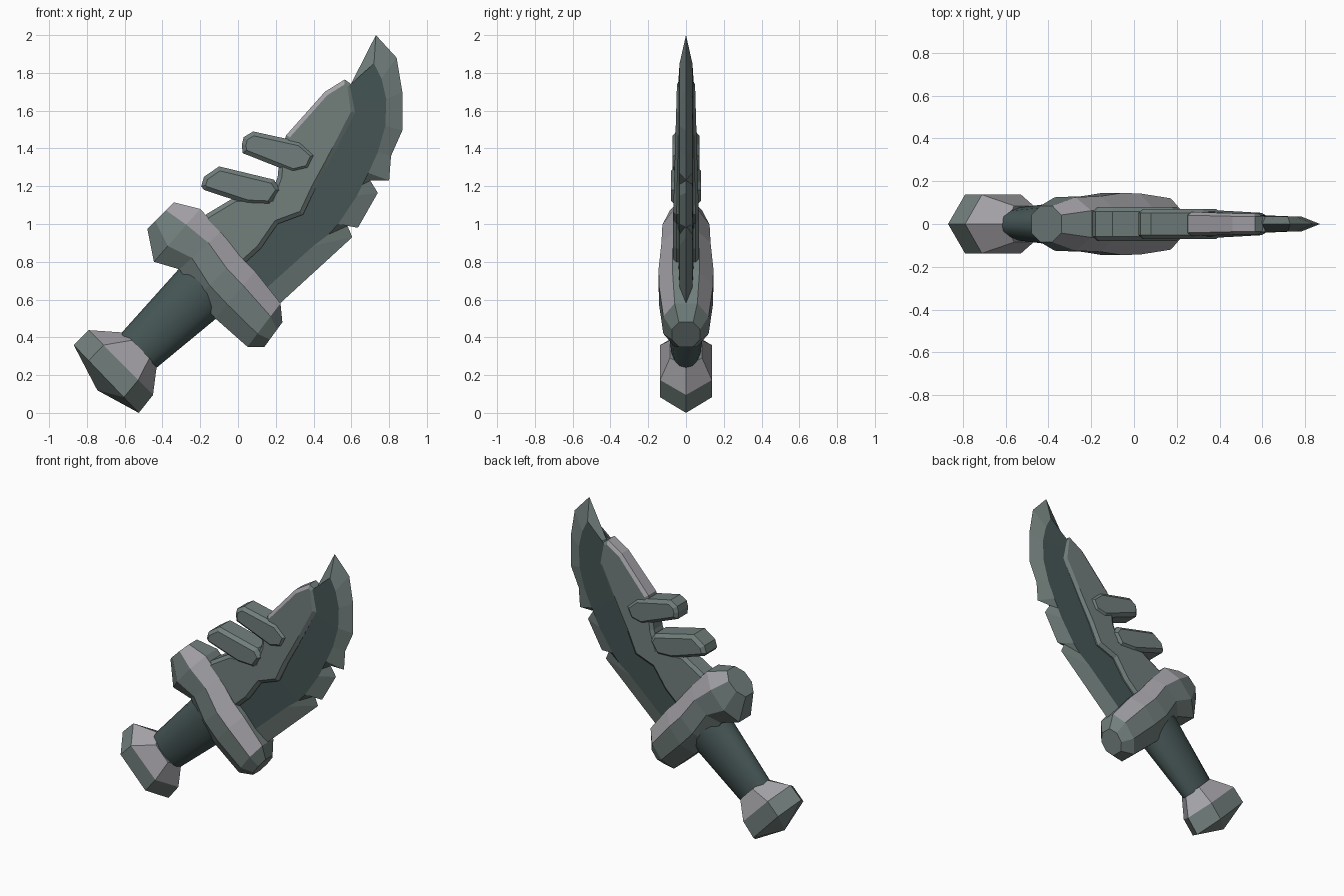
import bpy, bmesh, math
from mathutils import Vector

if "Cube" in bpy.data.objects:
    bpy.data.objects.remove(bpy.data.objects["Cube"])

def material(name, rgb):
    m = bpy.data.materials.new(name)
    m.diffuse_color = (*rgb, 1)
    m.use_nodes = True
    m.node_tree.nodes["Principled BSDF"].inputs["Base Color"].default_value = m.diffuse_color
    return m

MATS = [material("dark_slate", (0.06, 0.092, 0.09)),
        material("mid_stone", (0.165, 0.21, 0.2)),
        material("pale_stone", (0.37, 0.36, 0.385))]
DARK, MID, PALE = 0, 1, 2

def finish(name, bm, rule):
    bmesh.ops.recalc_face_normals(bm, faces=bm.faces)
    bm.normal_update()
    for f in bm.faces:
        f.material_index = rule(f)
    me = bpy.data.meshes.new(name)
    bm.to_mesh(me)
    bm.free()
    for m in MATS:
        me.materials.append(m)
    ob = bpy.data.objects.new(name, me)
    bpy.context.collection.objects.link(ob)
    return ob

def loft(name, rings, rule):
    """Skin a row of closed rings and cap both ends."""
    bm = bmesh.new()
    rows = [[bm.verts.new(p) for p in r] for r in rings]
    n = len(rows[0])
    for a, b in zip(rows, rows[1:]):
        for i in range(n):
            j = (i + 1) % n
            bm.faces.new((a[i], a[j], b[j], b[i]))
    bm.faces.new(rows[0])
    bm.faces.new(rows[-1])
    bmesh.ops.remove_doubles(bm, verts=bm.verts, dist=0.0005)
    return finish(name, bm, rule)

def section(p, q, t, shape):
    """Ring whose width runs from p to q in the xz plane, half thickness t in y."""
    p, q = Vector(p), Vector(q)
    c, h = (p + q) / 2, (q - p) / 2
    return [(c.x + h.x * u, t * v, c.y + h.y * u) for u, v in shape]

def slab(name, outline, t, rim, inset, rule, taper=lambda z: 1):
    """Outline extruded to +-rim in y, with bevelled faces rising to +-t."""
    bm = bmesh.new()
    lo = [bm.verts.new((x, -rim, z)) for x, z in outline]
    hi = [bm.verts.new((x, rim, z)) for x, z in outline]
    n = len(lo)
    for i in range(n):
        j = (i + 1) % n
        bm.faces.new((lo[i], lo[j], hi[j], hi[i]))
    caps = [bm.faces.new(lo), bm.faces.new(hi[::-1])]
    bmesh.ops.recalc_face_normals(bm, faces=bm.faces)
    bmesh.ops.inset_region(bm, faces=caps, thickness=inset, use_even_offset=True)
    for f in caps:
        for v in f.verts:
            v.co.y = math.copysign(t, v.co.y)
    for v in bm.verts:
        v.co.y *= taper(v.co.z)
    return finish(name, bm, rule)

HEX = [(1, 0), (0.54, 1), (-0.54, 1), (-1, 0), (-0.54, -1), (0.54, -1)]
OCT = [(1, 0.5), (0.4, 1), (-0.4, 1), (-1, 0.5), (-1, -0.5), (-0.4, -1), (0.4, -1), (1, -0.5)]
ROUND = [(math.cos(k * math.pi / 7), math.sin(k * math.pi / 7)) for k in range(14)]
FORWARD = Vector((0.73, 0, 0.68))      # from pommel to blade

# Pommel: six-sided knob with a shallow point
tip = (-0.745, 0.12)
loft("pommel", [section(p, q, t, HEX) for p, q, t in [
    ((-0.60, 0.425), (-0.43, 0.25), 0.085),
    ((-0.79, 0.438), (-0.45, 0.095), 0.137),
    ((-0.87, 0.36), (-0.525, 0.0), 0.137),
    (tip, tip, 0)]],
    lambda f: PALE if 0.2 < f.normal.dot(FORWARD) < 0.95 else MID)

# Grip: oval and flaring toward the guard
grip = loft("grip", [section(p, q, t, ROUND) for p, q, t in [
    ((-0.62, 0.42), (-0.43, 0.24), 0.078),
    ((-0.315, 0.76), (-0.115, 0.50), 0.118),
    ((-0.24, 0.82), (-0.05, 0.58), 0.12)]], lambda f: DARK)
bpy.context.view_layer.objects.active = grip
grip.select_set(True)
bpy.ops.object.shade_smooth_by_angle(angle=math.radians(40))

# Guard: rough faceted bar with a pale bevel on the blade side
loft("guard", [section(p, q, t, OCT) for p, q, t in [
    ((-0.48, 0.975), (-0.34, 1.115), 0.085),
    ((-0.445, 0.80), (-0.20, 1.08), 0.125),
    ((-0.31, 0.76), (-0.09, 0.96), 0.13),
    ((-0.22, 0.61), (0.01, 0.83), 0.145),
    ((-0.12, 0.50), (0.09, 0.75), 0.143),
    ((0.05, 0.35), (0.225, 0.58), 0.12),
    ((0.14, 0.35), (0.235, 0.48), 0.075)]],
    lambda f: PALE if f.normal.dot(FORWARD) > 0.25 and abs(f.normal.y) > 0.25
    and f.calc_center_median().z > 0.53 else MID)

# Blade: rows of cutting edge, bevel line and hidden back
rows = [((0.19, 0.55), (0.15, 0.66), (0.0, 0.83)),
        ((0.605, 0.93), (0.40, 0.885), (0.2, 1.02)),
        ((0.58, 0.99), (0.48, 0.945), (0.27, 1.1)),
        ((0.635, 0.98), (0.53, 1.0), (0.31, 1.16)),
        ((0.74, 1.165), (0.63, 1.15), (0.38, 1.3)),
        ((0.70, 1.23), (0.66, 1.21), (0.42, 1.36)),
        ((0.80, 1.23), (0.69, 1.27), (0.45, 1.42)),
        ((0.81, 1.36), (0.74, 1.38), (0.48, 1.5)),
        ((0.87, 1.495), (0.78, 1.52), (0.51, 1.6)),
        ((0.87, 1.70), (0.785, 1.66), (0.54, 1.67)),
        ((0.84, 1.88), (0.76, 1.77), (0.56, 1.71)),
        ((0.73, 2.0), (0.72, 1.85), (0.59, 1.735)),
        ((0.60, 1.745), (0.615, 1.743), (0.585, 1.725))]
def blade_ring(e, b, k):
    tb, tk = 0.034, 0.042
    return [(e[0], 0, e[1]), (b[0], tb, b[1]), (k[0], tk, k[1]),
            (k[0], -tk, k[1]), (b[0], -tb, b[1])]
loft("blade", [blade_ring(*r) for r in rows],
     lambda f: MID if min(abs(v.co.y) for v in f.verts) < 0.001 else DARK)

# Spine plate: thick jagged backing, pale along the upper back
slab("spine_plate", [(0.60, 1.74), (0.62, 1.59), (0.52, 1.395), (0.47, 1.30), (0.41, 1.19),
     (0.345, 1.05), (0.21, 1.0), (0.12, 0.87), (0.0, 0.76), (-0.2, 1.0), (-0.17, 1.05),
     (-0.02, 1.14), (0.17, 1.14), (0.21, 1.25), (0.22, 1.36), (0.255, 1.47),
     (0.46, 1.70), (0.565, 1.765)], 0.068, 0.05, 0.022,
     lambda f: PALE if f.calc_center_median().z > 1.45 and f.normal.x < -0.15 else MID,
     lambda z: 1 - 0.3 * max(0, z - 1.05) / 0.7)

# Two blunt spikes on the back
spikes = {
    "lower_spike": ([(-0.195, 1.2), (-0.18, 1.25), (-0.10, 1.305), (0.19, 1.235),
                     (0.225, 1.18), (0.17, 1.10), (0.05, 1.105), (-0.18, 1.18)], 0.08),
    "upper_spike": ([(0.02, 1.42), (0.03, 1.46), (0.08, 1.49), (0.33, 1.435), (0.41, 1.365),
                     (0.375, 1.29), (0.29, 1.27), (0.24, 1.29), (0.025, 1.375)], 0.071)}
for name, (outline, t) in spikes.items():
    slab(name, outline, t, t * 0.72, 0.022, lambda f: MID)
